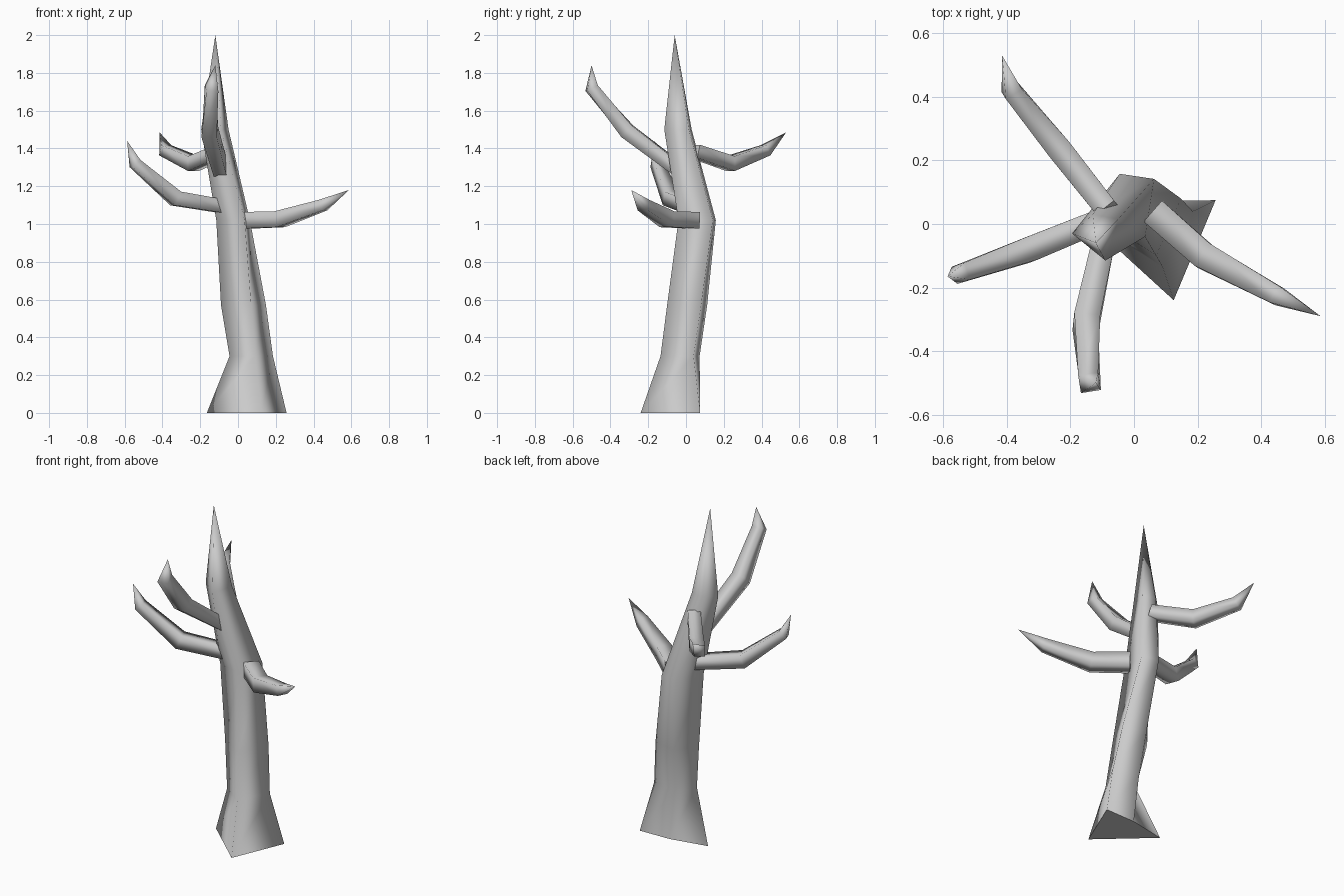
import bpy
import math
from mathutils import Vector

if "Cube" in bpy.data.objects:
    bpy.data.objects.remove(bpy.data.objects["Cube"])


def loft(name, rings, tip):
    """Skin equal-sided rings, close the first ring and end in a point."""
    n = len(rings[0])
    verts = [v for r in rings for v in r] + [tip]
    faces = [tuple(reversed(range(n)))]
    for k in range(len(rings) - 1):
        for i in range(n):
            j = (i + 1) % n
            faces.append((k * n + i, k * n + j, (k + 1) * n + j, (k + 1) * n + i))
    last = (len(rings) - 1) * n
    for i in range(n):
        faces.append((last + i, last + (i + 1) % n, len(verts) - 1))
    me = bpy.data.meshes.new(name)
    me.from_pydata([tuple(v) for v in verts], [], faces)
    for p in me.polygons:
        p.use_smooth = p.index > 0
    ob = bpy.data.objects.new(name, me)
    bpy.context.collection.objects.link(ob)
    return ob


def branch(name, path, radii):
    """Four-sided tapering limb along a path, ending in a spike."""
    pts = [Vector(p) for p in path]
    rings = []
    for i, r in enumerate(radii):
        t = (pts[i + 1] - pts[max(i - 1, 0)]).normalized()
        side = t.cross(Vector((0, 0, 1))).normalized()
        up = side.cross(t)
        ring = []
        for k in range(4):
            a = math.radians(45 + 90 * k)
            ring.append(pts[i] + r * (math.cos(a) * up + math.sin(a) * side))
        rings.append(ring)
    return loft(name, rings, pts[-1])


# Trunk: leaning four-sided rings with a flared foot
levels = [
    (0.00, [(.257, .075), (.125, -.24), (-.165, .025), (.06, .07)]),
    (0.30, [(.185, .04), (.09, -.135), (-.045, -.04), (.025, .072)]),
    (0.57, [(.148, .08), (.07, -.10), (-.09, .005), (.005, .112)]),
    (1.02, [(.063, .142), (.035, -.04), (-.115, -.005), (-.045, .158)]),
    (1.50, [(-.05, .015), (-.09, -.115), (-.195, -.03), (-.13, .03)]),
]
rings = [[(x, y, z) for x, y in reversed(ring)] for z, ring in levels]
loft("trunk", rings, (-.12, -.06, 2.0))

# Branches, rooted inside the trunk
branch("right_branch",
       [(.06, .04, 1.02), (.22, -.10, 1.025), (.45, -.225, 1.10), (.587, -.29, 1.18)],
       [.062, .06, .042])
branch("back_branch",
       [(-.085, .045, 1.385), (-.235, .235, 1.32), (-.385, .42, 1.39), (-.415, .53, 1.485)],
       [.05, .055, .042])
branch("left_branch",
       [(-.06, .03, 1.09), (-.33, -.08, 1.135), (-.545, -.155, 1.32), (-.587, -.165, 1.44)],
       [.05, .056, .04])
branch("front_branch",
       [(-.09, -.03, 1.28), (-.15, -.31, 1.49), (-.14, -.50, 1.72), (-.12, -.50, 1.84)],
       [.05, .058, .045])
